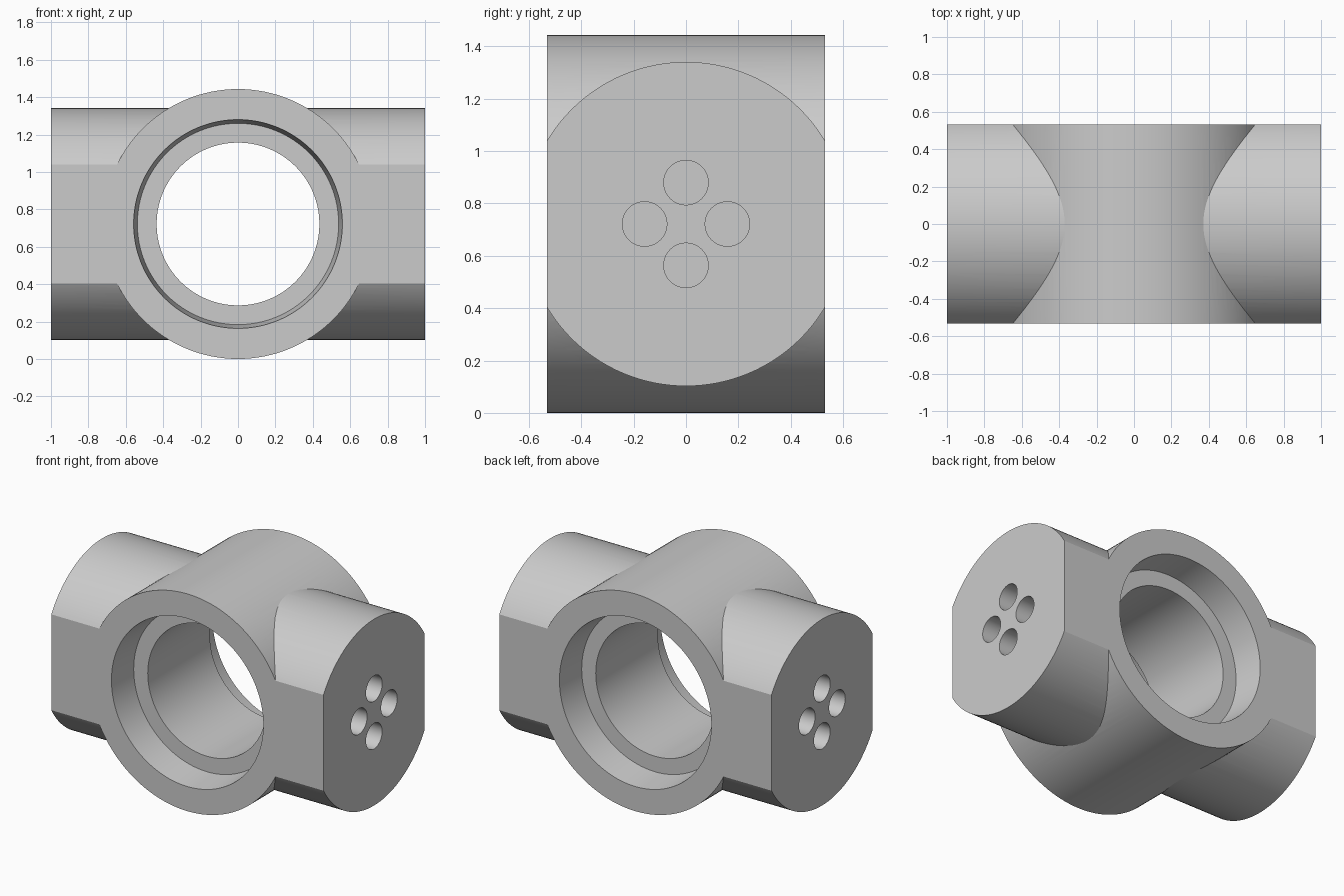
import bpy, bmesh, math
from mathutils import Matrix, Vector

cube = bpy.data.objects.get("Cube")
if cube:
    bpy.data.objects.remove(cube, do_unlink=True)

CZ = 0.7215        # height of both axes
HALF = 0.531       # half depth of the body
RING_R, ARM_R, BORE_R = 0.7215, 0.619, 0.435
SEAT_R, MOUTH_R, SEAT_DEPTH = 0.538, 0.558, 0.205
HOLE_R, HOLE_OFFSET, HOLE_DEPTH = 0.085, 0.158, 0.3

steel = bpy.data.materials.new("plain grey")
steel.use_nodes = True
grey = (0.6, 0.6, 0.6, 1)
steel.diffuse_color = grey
steel.node_tree.nodes["Principled BSDF"].inputs["Base Color"].default_value = grey


def add_object(name, bm):
    bmesh.ops.recalc_face_normals(bm, faces=bm.faces)
    mesh = bpy.data.meshes.new(name)
    bm.to_mesh(mesh)
    bm.free()
    obj = bpy.data.objects.new(name, mesh)
    bpy.context.collection.objects.link(obj)
    mesh.materials.append(steel)
    return obj


def lathe(name, profile, axis, centre, segments=128):
    """Closed solid turned around an axis from (radius, position) pairs."""
    bm = bmesh.new()
    turn = Vector((0, 0, 1)).rotation_difference(Vector(axis)).to_matrix().to_4x4()
    place = Matrix.Translation(centre) @ turn
    rings = []
    for r, t in profile:
        angles = [2 * math.pi * i / segments for i in range(segments)]
        rings.append([bm.verts.new(place @ Vector((r * math.cos(a), r * math.sin(a), t)))
                      for a in angles])
    for low, high in zip(rings, rings[1:]):
        for i in range(segments):
            j = (i + 1) % segments
            bm.faces.new((low[i], low[j], high[j], high[i]))
    bm.faces.new(rings[0][::-1])
    bm.faces.new(rings[-1])
    return add_object(name, bm)


def combine(body, tool, operation):
    mod = body.modifiers.new(operation.lower(), 'BOOLEAN')
    mod.operation, mod.solver, mod.object = operation, 'EXACT', tool
    bpy.context.view_layer.objects.active = body
    bpy.ops.object.modifier_apply(modifier=mod.name)
    bpy.data.objects.remove(tool, do_unlink=True)


centre = Vector((0, 0, CZ))

# Ring barrel crossed by the round arms
body = lathe("cross_housing", [(RING_R, -0.8), (RING_R, 0.8)], (0, 1, 0), centre)
arms = lathe("arms", [(ARM_R, -1), (ARM_R, 1)], (1, 0, 0), centre)
combine(body, arms, 'UNION')

# Flat front and back faces
bm = bmesh.new()
bmesh.ops.create_cube(bm, size=1, matrix=Matrix.Translation(centre) @ Matrix.Diagonal((3, 2 * HALF, 3, 1)))
combine(body, add_object("slab", bm), 'INTERSECT')

# Bore with a tapered seat at both mouths
floor = HALF - SEAT_DEPTH
slope = (MOUTH_R - SEAT_R) / SEAT_DEPTH
side = [(BORE_R, floor), (SEAT_R, floor), (MOUTH_R + slope * 0.1, HALF + 0.1)]
profile = [(r, -t) for r, t in reversed(side)] + side
combine(body, lathe("bore", profile, (0, 1, 0), centre), 'DIFFERENCE')

# Four blind holes in each arm end
for sx in (-1, 1):
    for dy, dz in ((1, 0), (-1, 0), (0, 1), (0, -1)):
        spot = centre + Vector((sx, dy * HOLE_OFFSET, dz * HOLE_OFFSET))
        hole = lathe("hole", [(HOLE_R, -HOLE_DEPTH), (HOLE_R, 0.1)], (sx, 0, 0), spot, 48)
        combine(body, hole, 'DIFFERENCE')

# Smooth curved walls, sharp edges
bpy.ops.object.select_all(action='DESELECT')
body.select_set(True)
bpy.context.view_layer.objects.active = body
bpy.ops.object.shade_smooth_by_angle(angle=math.radians(25))
